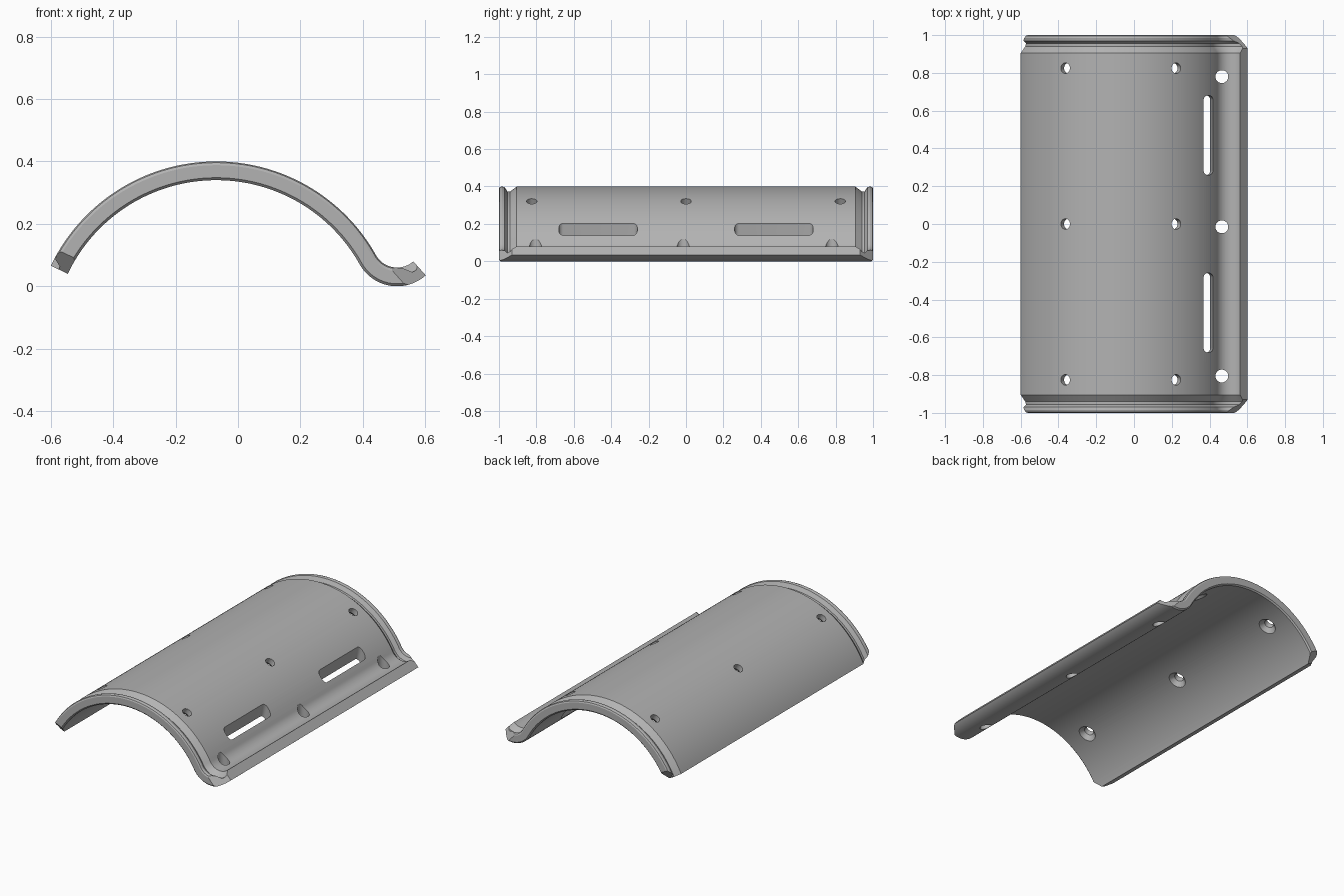
import bpy, bmesh
from math import radians, cos, sin
from mathutils import Matrix, Vector

cube = bpy.data.objects.get("Cube")
if cube:
    bpy.data.objects.remove(cube, do_unlink=True)

grey = bpy.data.materials.new("plain grey")
grey.use_nodes = True
colour = (0.45, 0.45, 0.45, 1)
grey.diffuse_color = colour
grey.node_tree.nodes["Principled BSDF"].inputs["Base Color"].default_value = colour

# Arch circle, and the gutter circle that is tangent to it
ARCH, ARCH_R = Vector((-0.07, 0, -0.187)), 0.587
GUTTER, GUTTER_R = Vector((0.51, 0, 0.138)), 0.078
THICK = 0.06
TANGENT = 29.3


def radial(deg):
    a = radians(deg)
    return Vector((cos(a), 0, sin(a)))


def make_object(name, bm):
    bmesh.ops.recalc_face_normals(bm, faces=bm.faces)
    mesh = bpy.data.meshes.new(name)
    bm.to_mesh(mesh)
    bm.free()
    mesh.materials.append(grey)
    obj = bpy.data.objects.new(name, mesh)
    bpy.context.collection.objects.link(obj)
    return obj


# Stations across the width: surface point and its upward normal
stations = []
N_ARCH, N_GUTTER = 72, 28
for i in range(N_ARCH):
    d = radial(154.5 + (TANGENT - 154.5) * i / N_ARCH)
    stations.append((ARCH + d * ARCH_R, d))
for i in range(N_GUTTER + 1):
    d = radial(TANGENT + 180 + (131.7 - TANGENT) * i / N_GUTTER)
    stations.append((GUTTER + d * GUTTER_R, -d))

# Lengthwise section: grooved, rounded rim at both ends
half = [(0.905, 0), (0.94, -0.027), (0.955, -0.027), (0.97, -0.003),
        (0.985, 0), (0.996, -0.004), (1, -0.012), (1, -0.052), (0.992, -THICK)]
section = half + [(-y, t) for y, t in reversed(half)]

bm = bmesh.new()
rings = [[bm.verts.new(p + n * t + Vector((0, y, 0))) for y, t in section]
         for p, n in stations]
count = len(section)
for a, b in zip(rings, rings[1:]):
    for i in range(count):
        j = (i + 1) % count
        bm.faces.new((a[i], a[j], b[j], b[i]))
bm.faces.new(rings[0])
bm.faces.new(rings[-1])
shell = make_object("arched_shell", bm)


def frame(origin, axis, y):
    """Local z along axis, local y along the model's length."""
    z = axis.normalized()
    yy = Vector((0, 1, 0))
    m = Matrix((yy.cross(z), yy, z)).transposed().to_4x4()
    m.translation = origin + yy * y
    return m


def add_cylinder(bm, matrix, r1, r2, z0, z1):
    bmesh.ops.create_cone(bm, cap_ends=True, segments=32, radius1=r1, radius2=r2,
                          depth=z1 - z0,
                          matrix=matrix @ Matrix.Translation((0, 0, (z0 + z1) / 2)))


def add_box(bm, matrix, size):
    return bmesh.ops.create_cube(bm, size=1, matrix=matrix @ Matrix.Diagonal((*size, 1)))


drills, sinks = bmesh.new(), bmesh.new()

# Radial screw holes, countersunk from the inside
for deg in (60, 120):
    d = radial(deg)
    for y in (-0.825, 0, 0.825):
        m = frame(ARCH + d * ARCH_R, d, y)
        add_cylinder(drills, m, 0.028, 0.028, -0.1, 0.05)
        add_cylinder(sinks, m, 0.064, 0.028, -0.075, -0.035)

# Upright drain holes along the gutter
for y in (-0.805, -0.015, 0.78):
    add_cylinder(drills, Matrix.Translation((0.465, y, 0)), 0.034, 0.034, -0.1, 0.4)

# Long slots with rounded corners above the gutter
for y in (-0.47, 0.47):
    slot = bmesh.new()
    axis = Vector((0.17, 0, 1))
    add_box(slot, Matrix.Identity(4), (0.06, 0.42, 0.5))
    uprights = [e for e in slot.edges
                if abs(e.verts[0].co.z - e.verts[1].co.z) > 0.1]
    bmesh.ops.bevel(slot, geom=uprights, offset=0.024, segments=5,
                    profile=0.5, affect='EDGES')
    slot.transform(frame(Vector((0.39, 0, 0.15)), axis, y))
    temp = bpy.data.meshes.new("slot_temp")
    slot.to_mesh(temp)
    slot.free()
    drills.from_mesh(temp)
    bpy.data.meshes.remove(temp)

# Diagonal cuts across the four corners
for (p, n), leg in ((stations[0], 0.055), (stations[-1], 0.07)):
    width = leg * 2 ** 0.5
    for y in (-1, 1):
        m = frame(p - n * THICK / 2, n, y) @ Matrix.Rotation(radians(45), 4, 'Z')
        add_box(sinks, m, (width, width, 0.13))

bpy.context.view_layer.objects.active = shell
shell.select_set(True)
for name, cut in (("hole_cutter", drills), ("corner_cutter", sinks)):
    cutter = make_object(name, cut)
    cutter.hide_render = True
    mod = shell.modifiers.new(name, 'BOOLEAN')
    mod.operation = 'DIFFERENCE'
    mod.solver = 'EXACT'
    mod.object = cutter
    bpy.ops.object.modifier_apply(modifier=mod.name)
    bpy.data.objects.remove(cutter, do_unlink=True)

bpy.ops.object.shade_smooth_by_angle(angle=radians(25))
